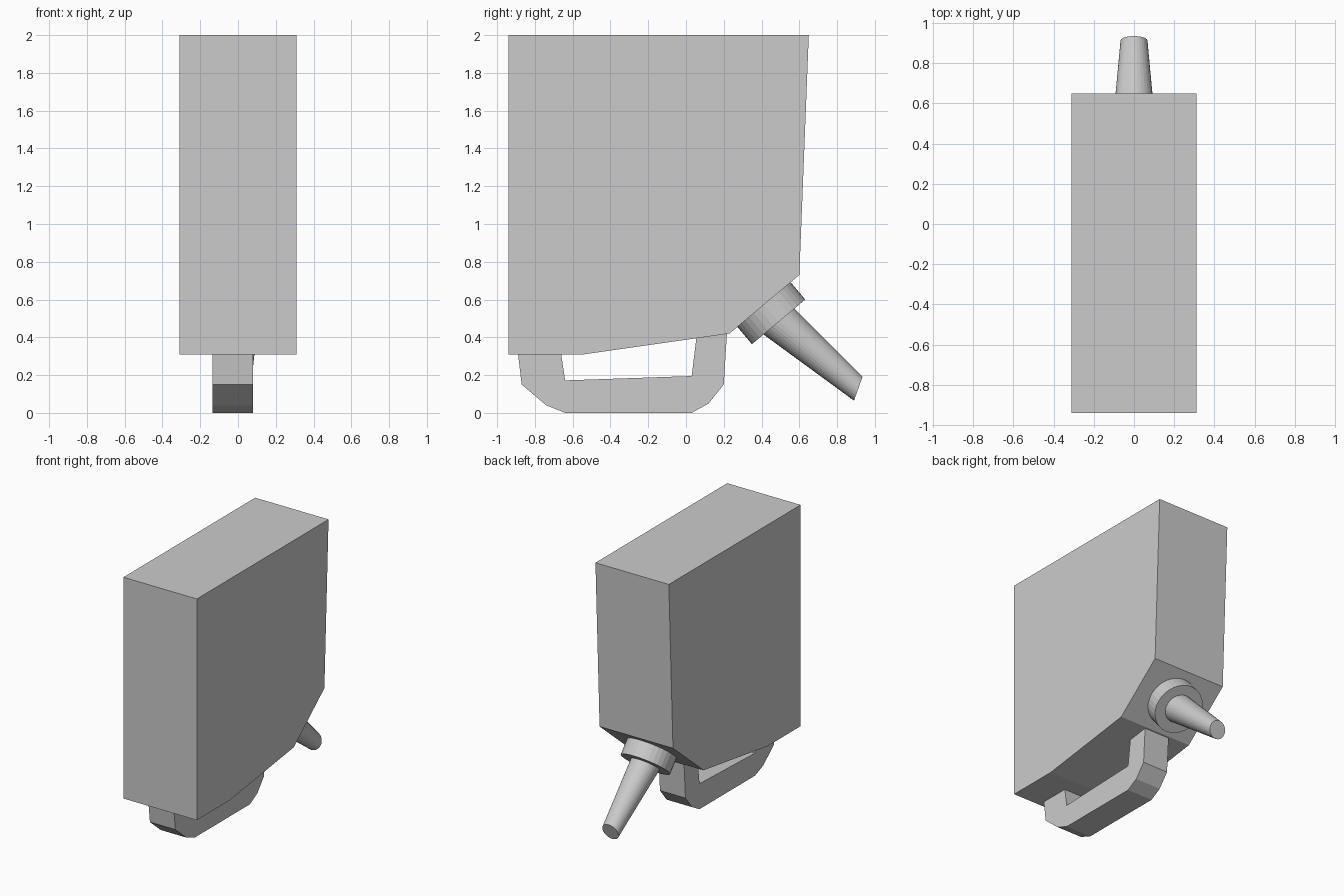
import bpy, bmesh
from math import cos, sin, tau
from mathutils import Vector

if "Cube" in bpy.data.objects:
    bpy.data.objects.remove(bpy.data.objects["Cube"])


def finish(name, bm):
    bmesh.ops.recalc_face_normals(bm, faces=bm.faces)
    mesh = bpy.data.meshes.new(name)
    bm.to_mesh(mesh)
    bm.free()
    obj = bpy.data.objects.new(name, mesh)
    bpy.context.collection.objects.link(obj)
    return obj


def extrude_profile(name, profile, x0, x1):
    """Extrude a (y, z) outline from x0 to x1."""
    bm = bmesh.new()
    face = bm.faces.new([bm.verts.new((x0, y, z)) for y, z in profile])
    ext = bmesh.ops.extrude_face_region(bm, geom=[face])["geom"]
    moved = [g for g in ext if isinstance(g, bmesh.types.BMVert)]
    bmesh.ops.translate(bm, verts=moved, vec=(x1 - x0, 0, 0))
    return finish(name, bm)


def loft(name, rings, sides=32):
    """Join circles, each given as (y, z) centre, in-plane (y, z) direction, radius."""
    bm = bmesh.new()
    loops = []
    for (cy, cz), (dy, dz), r in rings:
        u = Vector((0, dy, dz)).normalized()
        loops.append([bm.verts.new(Vector((r * cos(tau * i / sides), cy, cz))
                                   + u * r * sin(tau * i / sides))
                      for i in range(sides)])
    for a, b in zip(loops, loops[1:]):
        for i in range(sides):
            j = (i + 1) % sides
            bm.faces.new((a[i], a[j], b[j], b[i]))
    bm.faces.new(loops[0])
    bm.faces.new(loops[-1])
    return finish(name, bm)


# Tank body with sloped underside
extrude_profile("body", [(-0.94, 2.0), (0.65, 2.0), (0.60, 0.73),
                         (0.23, 0.42), (-0.54, 0.31), (-0.94, 0.31)], -0.31, 0.31)

# Carrying loop underneath, slightly off centre
extrude_profile("handle", [(-0.89, 0.32), (-0.87, 0.15), (-0.74, 0.04), (-0.64, 0.0),
                           (0.03, 0.0), (0.12, 0.05), (0.20, 0.15), (0.217, 0.425),
                           (0.056, 0.405), (0.03, 0.195), (-0.64, 0.172),
                           (-0.662, 0.32)], -0.135, 0.08)

# Collar on the slanted corner
slope = (0.37, 0.31)
loft("collar", [((0.41, 0.577), slope, 0.184), ((0.49, 0.482), slope, 0.184)])

# Tapered spout with a cut end
loft("spout", [((0.485, 0.49), (0.75, 0.66), 0.107),
               ((0.912, 0.128), (0.34, 0.94), 0.067)])
